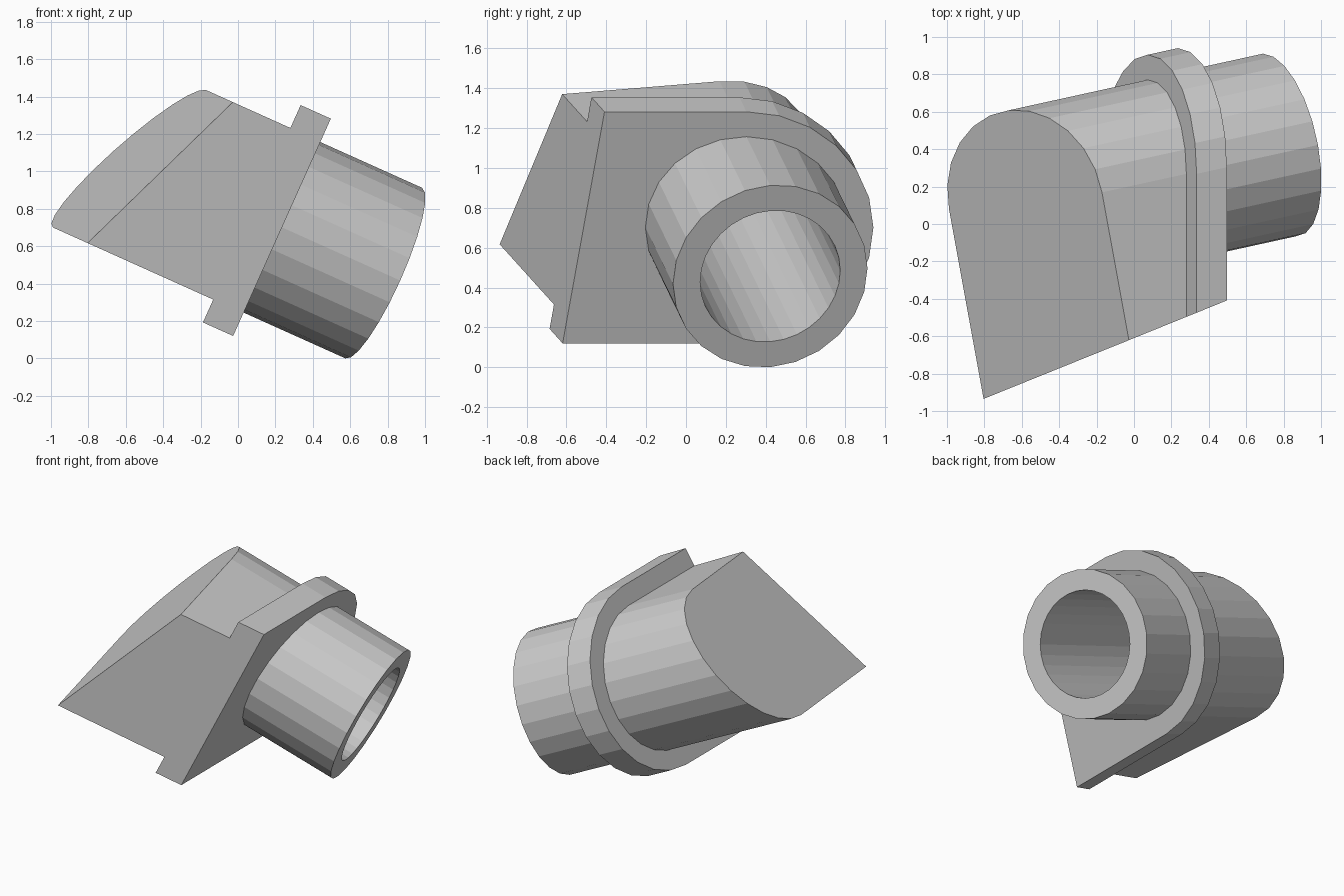
import bpy, bmesh
from math import pi, sin, cos
from mathutils import Vector

if "Cube" in bpy.data.objects:
    bpy.data.objects.remove(bpy.data.objects["Cube"])

H0 = 0.736                      # height of the axis in the tilted frame


def world(n, h, y):
    """Tilted frame (n along the fitting, h across, y depth) to world."""
    return Vector((0.912 * n + 0.41 * h, y, -0.41 * n + 0.912 * h))


def plane(a, slope_h, slope_y):
    """End plane: position along the fitting from the profile coordinates."""
    return lambda dh, ly: a + slope_h * dh + slope_y * ly


def slanted(offset):
    return plane(-0.967 + offset, 0.442, -0.192)


def flat(n):
    return plane(n, 0, 0)


def circle(r, seg):
    return [(r * cos(2 * pi * i / seg), 1.015 * r * sin(2 * pi * i / seg)) for i in range(seg)]


def arch(r, leg, seg=12):
    arc = [(r * cos(pi * i / seg), r * sin(pi * i / seg)) for i in range(seg + 1)]
    return arc + [(-r, -leg), (r, -leg)]


def prism(name, profile, start, end):
    """Loft a profile along the leaning axis between two end planes."""
    bm = bmesh.new()
    rings = []
    for f in (start, end):
        ring = []
        for dh, ly in profile:
            n = f(dh, ly)
            ring.append(bm.verts.new(world(n, H0 + dh, 0.318 + 0.2 * n + ly)))
        rings.append(ring)
        bm.faces.new(ring)
    k = len(profile)
    for i in range(k):
        j = (i + 1) % k
        bm.faces.new((rings[0][i], rings[0][j], rings[1][j], rings[1][i]))
    bmesh.ops.recalc_face_normals(bm, faces=bm.faces)
    me = bpy.data.meshes.new(name)
    bm.to_mesh(me)
    bm.free()
    ob = bpy.data.objects.new(name, me)
    bpy.context.collection.objects.link(ob)
    return ob


def boolean(ob, other, op):
    m = ob.modifiers.new(op, 'BOOLEAN')
    m.object, m.operation, m.solver = other, op, 'EXACT'
    bpy.context.view_layer.objects.active = ob
    bpy.ops.object.modifier_apply(modifier=m.name)
    bpy.data.objects.remove(other)


# Arched body, flange and round spigot joined as one solid
body = prism("pipe_fitting", arch(0.503, 1.4), slanted(0), flat(-0.15))
boolean(body, prism("flange", arch(0.637, 1.3), flat(-0.25), flat(-0.073)), 'UNION')
boolean(body, prism("spigot", circle(0.5, 24), flat(-0.13), plane(0.523, 0, -0.192)), 'UNION')

# Trim the flat side
p = [world(n, H0 + dh, -0.487 + 0.37 * n + 0.165 * dh) for n, dh in ((0, 0), (1, 0), (0, 1))]
normal = (p[1] - p[0]).cross(p[2] - p[0]).normalized()
if normal.y < 0:
    normal.negate()
bm = bmesh.new()
bm.from_mesh(body.data)
bmesh.ops.bisect_plane(bm, geom=bm.verts[:] + bm.edges[:] + bm.faces[:], dist=1e-5,
                       plane_co=p[0], plane_no=normal, clear_inner=True)
rim = [e for e in bm.edges if e.is_boundary]
bmesh.ops.holes_fill(bm, edges=rim, sides=0)
bmesh.ops.recalc_face_normals(bm, faces=bm.faces)
bm.to_mesh(body.data)
bm.free()

# Deep bore stopping just short of the slanted end
boolean(body, prism("bore", circle(0.36, 32), slanted(0.03), flat(0.8)), 'DIFFERENCE')
